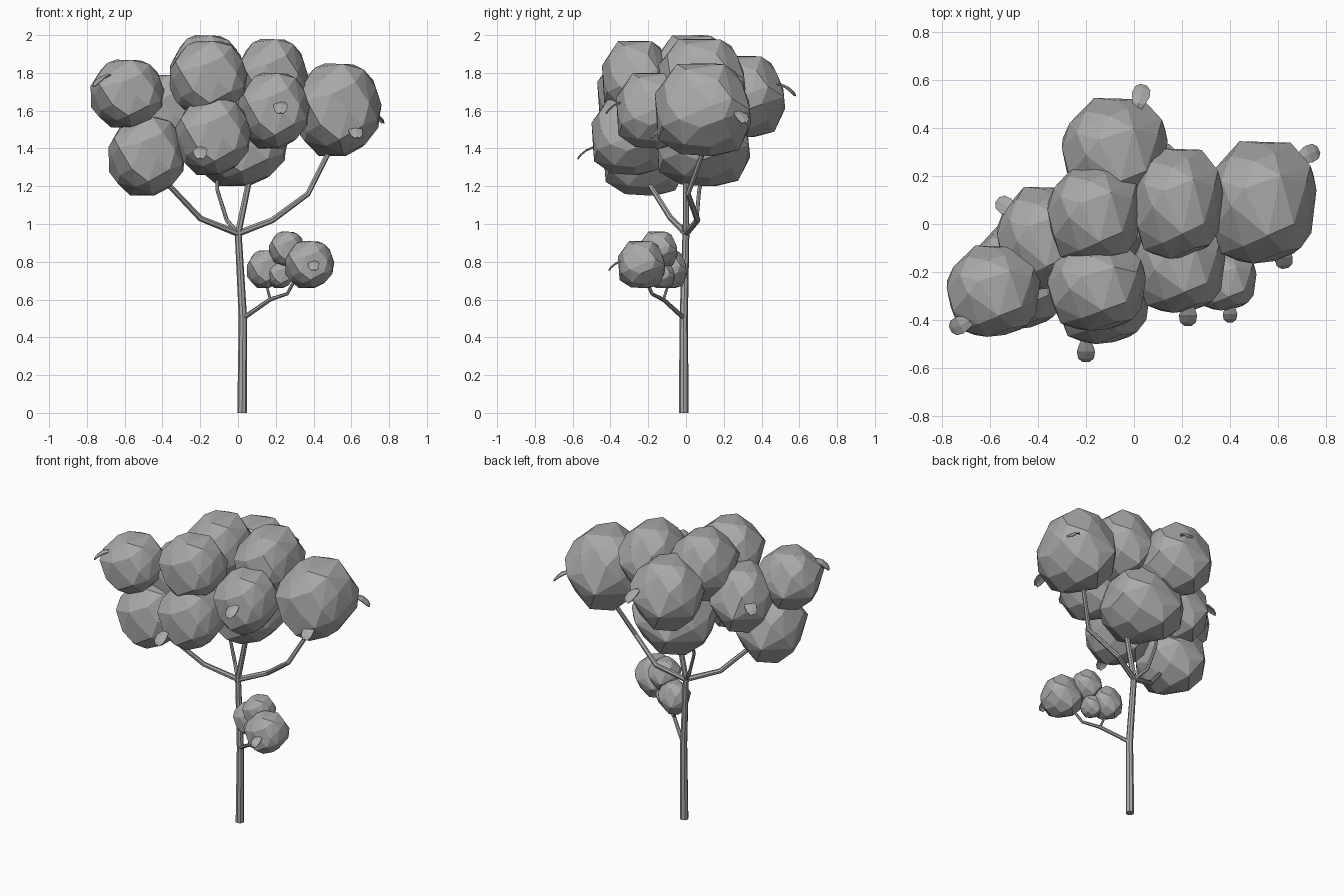
import bpy
import bmesh
import math
import random
from mathutils import Vector

cube = bpy.data.objects.get("Cube")
if cube:
    bpy.data.objects.remove(cube, do_unlink=True)

# One plain grey for the whole tree
grey = bpy.data.materials.new("plain grey")
grey.use_nodes = True
COLOUR = (0.4, 0.4, 0.4, 1)
grey.diffuse_color = COLOUR
for node in grey.node_tree.nodes:
    if node.type == "BSDF_PRINCIPLED":
        node.inputs["Base Color"].default_value = COLOUR
        node.inputs["Roughness"].default_value = 0.8

# Clockwise outlines of a foliage clump, with the two axes each lies in
OUTLINES = [
    (0, 2, [(-.35, 1), (.45, .9), (.75, .6), (1, -.15), (.7, -.65), (.25, -1),
            (-.5, -1), (-1, -.35), (-1, .2), (-.7, .75)]),
    (1, 2, [(-.95, .4), (-.75, 1), (.55, .92), (.8, .5), (1, -.2),
            (.65, -.95), (-.4, -1), (-1, -.55)]),
    (0, 1, [(-1, .2), (-.85, .5), (-.5, 1), (.5, .93), (.85, .55), (1, -.3),
            (.5, -.88), (-.2, -1), (-.8, -.75)]),
]


def finish(bm, name):
    bmesh.ops.recalc_face_normals(bm, faces=bm.faces[:])
    mesh = bpy.data.meshes.new(name)
    bm.to_mesh(mesh)
    bm.free()
    mesh.materials.append(grey)
    obj = bpy.data.objects.new(name, mesh)
    bpy.context.scene.collection.objects.link(obj)
    return obj


def clump_radius(direction):
    """Distance from the middle of a clump to its surface."""
    radius = 1.2 - 1.3 * abs(direction.x * direction.y * direction.z)
    for a, b, outline in OUTLINES:
        for p, q in zip(outline, outline[1:] + outline[:1]):
            normal = (p[1] - q[1], q[0] - p[0])
            facing = normal[0] * direction[a] + normal[1] * direction[b]
            if facing > 0:
                reach = normal[0] * p[0] + normal[1] * p[1]
                radius = min(radius, reach / facing)
    return radius


def foliage(name, centre, half):
    """Faceted clump: hull of scattered surface points fitted to a box."""
    rng = random.Random(4)
    bm = bmesh.new()
    count = 46
    for i in range(count):
        z = 1 - 2 * (i + 0.5) / count
        ring = math.sqrt(1 - z * z)
        angle = i * math.pi * (3 - math.sqrt(5))
        point = Vector((ring * math.cos(angle), ring * math.sin(angle), z))
        point += Vector([rng.uniform(-0.08, 0.08) for _ in range(3)])
        point.normalize()
        bm.verts.new(point * clump_radius(point) * rng.uniform(0.98, 1.01))
    hull = bmesh.ops.convex_hull(bm, input=bm.verts[:])
    loose = {g for g in hull["geom_interior"] if isinstance(g, bmesh.types.BMVert)}
    bmesh.ops.delete(bm, geom=list(loose), context="VERTS")
    bmesh.ops.dissolve_limit(bm, angle_limit=math.radians(8),
                             verts=bm.verts[:], edges=bm.edges[:])
    for axis in range(3):
        values = [v.co[axis] for v in bm.verts]
        low, high = min(values), max(values)
        for v in bm.verts:
            unit = 2 * (v.co[axis] - low) / (high - low) - 1
            v.co[axis] = centre[axis] + half[axis] * unit
    finish(bm, name)


def limb(name, path, start, end, sides=7):
    """Tapered tube along a path."""
    bm = bmesh.new()
    points = [Vector(p) for p in path]
    rings = []
    for i, p in enumerate(points):
        along = points[min(i + 1, len(points) - 1)] - points[max(i - 1, 0)]
        turn = Vector((0, 0, 1)).rotation_difference(along)
        radius = start + (end - start) * i / (len(points) - 1)
        angles = [math.tau * k / sides for k in range(sides)]
        rings.append([bm.verts.new(p + turn @ Vector(
            (radius * math.cos(a), radius * math.sin(a), 0))) for a in angles])
    for a, b in zip(rings, rings[1:]):
        for k in range(sides):
            n = (k + 1) % sides
            bm.faces.new((a[k], a[n], b[n], b[k]))
    bm.faces.new(rings[0])
    bm.faces.new(rings[-1])
    finish(bm, name)


def leaf(name, tip, heading, size=1.0):
    """Drooping teardrop leaf; heading is its compass angle in degrees."""
    angle = math.radians(heading)
    out = Vector((math.cos(angle), math.sin(angle), 0))
    side = Vector((-out.y, out.x, 0))
    # distance back from tip, height above tip, half width
    profile = [(0.12, 0.06, 0.012), (0.08, 0.06, 0.026), (0.045, 0.045, 0.038),
               (0.015, 0.02, 0.033), (0, 0, 0.014)]
    bm = bmesh.new()
    rows = []
    for back, up, width in profile:
        mid = Vector(tip) + size * (Vector((0, 0, up)) - out * back)
        rows.append([bm.verts.new(mid + side * width * size * s
                                  - Vector((0, 0, 0.006 * abs(s))))
                     for s in (-1, 0, 1)])
    for a, b in zip(rows, rows[1:]):
        for k in range(2):
            bm.faces.new((a[k], a[k + 1], b[k + 1], b[k]))
    obj = finish(bm, name)
    solid = obj.modifiers.new("thickness", "SOLIDIFY")
    solid.thickness = 0.006


# Trunk and branches
fork = (0, 0, 0.95)
limb("trunk", [(0.022, -0.012, 0), (0.026, -0.012, 0.5), (0, 0, 0.97)], 0.026, 0.018, 8)
limb("right_branch", [fork, (-0.2, -0.08, 1.03), (-0.38, -0.2, 1.22),
                      (-0.46, -0.22, 1.3)], 0.018, 0.012)
limb("left_branch", [fork, (0.18, 0.06, 1.02), (0.37, 0.01, 1.16),
                     (0.48, 0.09, 1.38), (0.5, 0.09, 1.48)], 0.018, 0.012)
limb("centre_branch", [fork, (0.06, 0, 1.24), (0.07, 0.02, 1.32)], 0.018, 0.014)
limb("back_branch", [fork, (-0.06, 0.055, 1.02), (-0.11, 0.07, 1.18),
                     (-0.11, 0.15, 1.5)], 0.013, 0.009)
limb("low_branch", [(0.026, -0.01, 0.5), (0.17, -0.12, 0.6), (0.26, -0.18, 0.63),
                    (0.31, -0.22, 0.72)], 0.013, 0.008)
limb("low_twig", [(0.17, -0.12, 0.6), (0.155, -0.1, 0.66), (0.15, -0.09, 0.72)],
     0.008, 0.006)

# Foliage clumps: name, centre, half size
clumps = [
    ("right_upper", (-0.585, -0.28, 1.69), (0.195, 0.19, 0.18)),
    ("right_lower", (-0.48, -0.22, 1.36), (0.205, 0.22, 0.21)),
    ("right_back", (-0.385, -0.06, 1.59), (0.185, 0.215, 0.2)),
    ("top_front", (-0.155, -0.26, 1.77), (0.205, 0.185, 0.2)),
    ("top_middle", (-0.165, 0.04, 1.79), (0.195, 0.21, 0.21)),
    ("front_lower", (-0.13, -0.3, 1.465), (0.2, 0.2, 0.205)),
    ("left_front", (0.19, -0.18, 1.6), (0.19, 0.19, 0.2)),
    ("left_top", (0.18, 0.085, 1.77), (0.19, 0.23, 0.21)),
    ("left_outer", (0.53, 0.09, 1.605), (0.23, 0.255, 0.245)),
    ("back", (-0.08, 0.3, 1.675), (0.22, 0.225, 0.215)),
    ("centre_lower", (0.01, 0.09, 1.42), (0.255, 0.25, 0.22)),
    ("low_outer", (0.38, -0.235, 0.785), (0.13, 0.125, 0.125)),
    ("low_top", (0.26, -0.145, 0.865), (0.095, 0.1, 0.095)),
    ("low_inner", (0.145, -0.085, 0.76), (0.097, 0.09, 0.1)),
    ("low_middle", (0.225, -0.13, 0.73), (0.07, 0.07, 0.07)),
]
for label, centre, half in clumps:
    foliage(label + "_foliage", centre, half)

# Single leaves sticking out of the clumps
leaves = [
    ("front_lower", (-0.2, -0.575, 1.35), -90, 1),
    ("left_front", (0.225, -0.425, 1.59), -90, 1),
    ("low_outer", (0.4, -0.41, 0.76), -90, 0.8),
    ("outer_front", (0.63, -0.185, 1.46), -80, 1),
    ("outer_back", (0.77, 0.31, 1.54), 25, 1),
    ("back", (0.04, 0.58, 1.685), 75, 1),
    ("right_back", (-0.57, 0.1, 1.58), 145, 1),
    ("right_upper", (-0.765, -0.44, 1.735), 205, 1),
]
for label, tip, heading, size in leaves:
    leaf(label + "_leaf", tip, heading, size)
